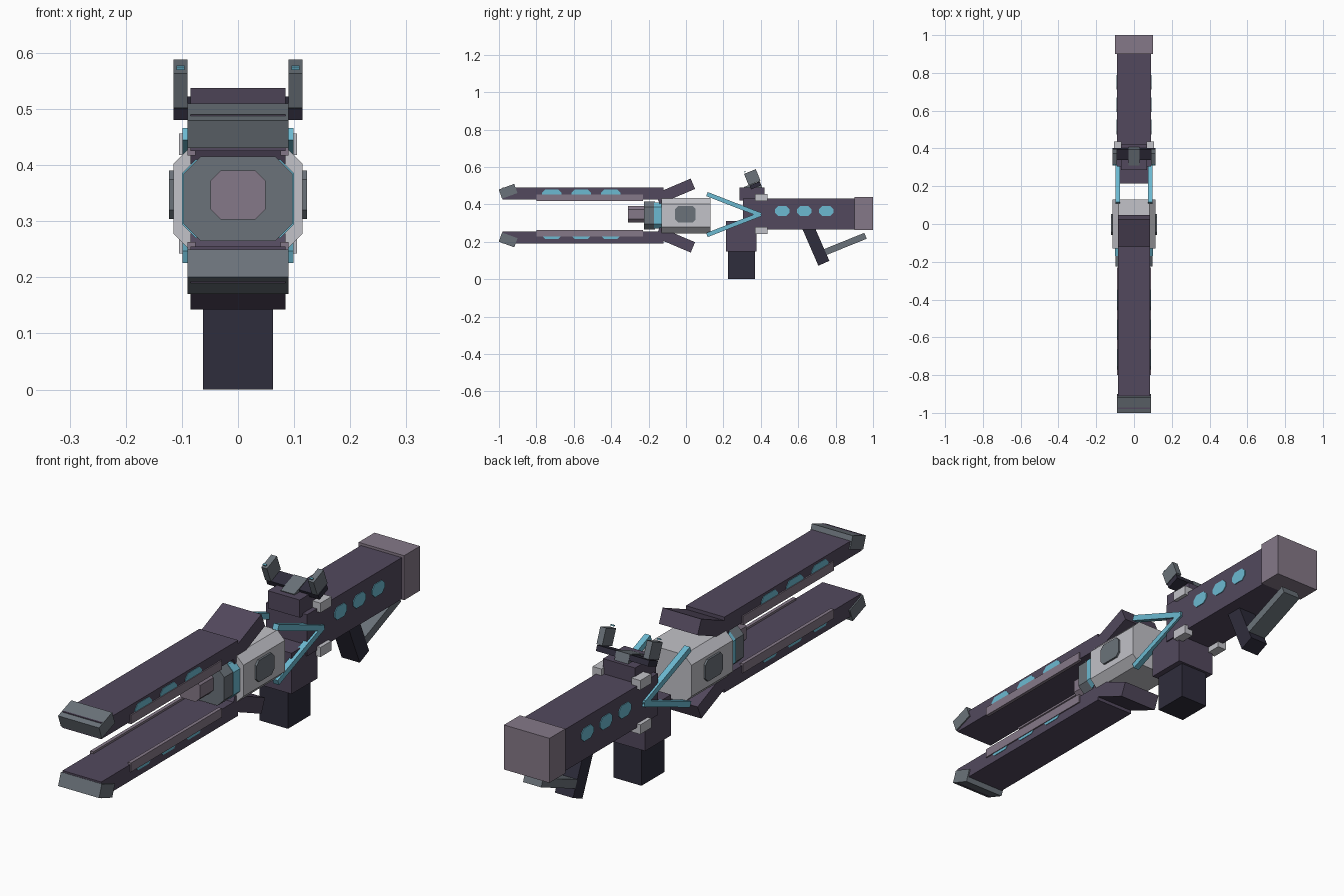
import bpy, bmesh, math
from mathutils import Matrix, Vector

cube = bpy.data.objects.get("Cube")
if cube:
    bpy.data.objects.remove(cube, do_unlink=True)


def material(name, r, g, b):
    m = bpy.data.materials.new(name)
    m.use_nodes = True
    m.diffuse_color = (r, g, b, 1)
    m.node_tree.nodes["Principled BSDF"].inputs["Base Color"].default_value = (r, g, b, 1)
    return m


PURPLE = material("dusky purple", 0.085, 0.066, 0.11)
MAUVE = material("mauve", 0.235, 0.19, 0.246)
GREY = material("steel grey", 0.147, 0.171, 0.195)
WHITE = material("pale grey", 0.54, 0.54, 0.58)
CYAN = material("cyan glow", 0.15, 0.49, 0.64)
NAVY = material("dark navy", 0.028, 0.026, 0.045)

MID = 0.34   # height of the barrel axis


def finish(name, bm, mat):
    bmesh.ops.recalc_face_normals(bm, faces=bm.faces)
    mesh = bpy.data.meshes.new(name)
    bm.to_mesh(mesh)
    bm.free()
    mesh.materials.append(mat)
    ob = bpy.data.objects.new(name, mesh)
    bpy.context.collection.objects.link(ob)
    return ob


def box(name, mat, x, y, z, tilt=0):
    """Box from (low, high) ranges, tilted about its own centre; positive tilt lifts the back."""
    spans = (x, y, z)
    centre = Vector([(a + b) / 2 for a, b in spans])
    size = [b - a for a, b in spans]
    bm = bmesh.new()
    bmesh.ops.create_cube(bm, size=1, matrix=Matrix.Translation(centre)
                          @ Matrix.Rotation(math.radians(tilt), 4, 'X')
                          @ Matrix.Diagonal((*size, 1)))
    return finish(name, bm, mat)


def bar(name, mat, x, start, end, thick):
    """Straight bar between two (y, z) points."""
    dy, dz = end[0] - start[0], end[1] - start[1]
    cy, cz = (start[0] + end[0]) / 2, (start[1] + end[1]) / 2
    half = math.hypot(dy, dz) / 2
    return box(name, mat, x, (cy - half, cy + half), (cz - thick / 2, cz + thick / 2),
               math.degrees(math.atan2(dz, dy)))


def octagon(name, mat, axis, u, v, depth, cut):
    """Rectangle with cut corners, extruded along x or y."""
    (a, b), (c, d) = u, v
    ring = [(a + cut, c), (b - cut, c), (b, c + cut), (b, d - cut),
            (b - cut, d), (a + cut, d), (a, d - cut), (a, c + cut)]
    bm = bmesh.new()
    ends = []
    for t in depth:
        ends.append([bm.verts.new((t, p, q) if axis == 'x' else (p, t, q)) for p, q in ring])
        bm.faces.new(ends[-1])
    for i in range(8):
        j = (i + 1) % 8
        bm.faces.new((ends[0][i], ends[0][j], ends[1][j], ends[1][i]))
    return finish(name, bm, mat)


def sides(low, high):
    """Left and right x ranges."""
    return (("left", (low, high)), ("right", (-high, -low)))


def flip(z):
    """Mirror a height range across the barrel axis."""
    return (2 * MID - z[1], 2 * MID - z[0])


# Twin rails with tips, flared rear wings, edge strips and windows
for level, m in (("upper", 1), ("lower", -1)):
    def place(z):
        return z if m == 1 else flip(z)
    box(level + "_rail", PURPLE, (-0.085, 0.085), (-0.98, -0.12), place((0.425, 0.49)))
    box(level + "_rail_tip", GREY, (-0.09, 0.09), (-0.995, -0.907), place((0.444, 0.496)), 20 * m)
    box(level + "_wing", PURPLE, (-0.085, 0.085), (-0.16, 0.045), place((0.44, 0.5)), 23 * m)
    for side, x in sides(0.076, 0.09):
        box(f"{level}_{side}_rail_strip", MAUVE, x, (-0.8, -0.23), place((0.417, 0.453)))
    for side, x in sides(0.082, 0.087):
        for i in range(3):
            y = -0.77 + 0.158 * i
            octagon(f"{level}_{side}_rail_window_{i + 1}", CYAN, 'x', (y, y + 0.105),
                    (0.435, 0.48) if m == 1 else (0.215, 0.26), x, 0.018)

# Core: octagonal housing, glowing ring, collar and emitter
octagon("core_housing", WHITE, 'y', (-0.115, 0.115), (MID - 0.095, MID + 0.095), (-0.13, 0.13), 0.033)
octagon("core_ring", CYAN, 'y', (-0.1, 0.1), (0.27, 0.41), (-0.17, -0.13), 0.025)
octagon("core_collar", GREY, 'y', (-0.097, 0.097), (0.265, 0.415), (-0.225, -0.165), 0.03)
octagon("emitter", MAUVE, 'y', (-0.049, 0.049), (0.303, 0.39), (-0.31, -0.22), 0.018)
for side, x in sides(0.11, 0.123):
    octagon(side + "_core_panel", GREY, 'x', (-0.058, 0.052), (0.304, 0.39), x, 0.016)

# Stock body, rear cap and raised mount
box("stock_body", PURPLE, (-0.09, 0.09), (0.305, 0.9), (0.265, 0.43))
box("stock_cap", MAUVE, (-0.1, 0.1), (0.9, 1.0), (0.263, 0.44))
box("sight_mount", PURPLE, (-0.07, 0.07), (0.287, 0.42), (0.42, 0.49))
for side, x in sides(0.088, 0.093):
    for i in range(3):
        y = 0.475 + 0.118 * i
        octagon(f"{side}_stock_window_{i + 1}", CYAN, 'x', (y, y + 0.078), (0.338, 0.39), x, 0.017)

# Pale clamps and glowing V struts on both sides
for side, x in sides(0.066, 0.105):
    box(side + "_upper_clamp", WHITE, x, (0.368, 0.437), (0.418, 0.456))
    box(side + "_lower_clamp", WHITE, x, (0.368, 0.437), (0.242, 0.28))
for side, x in sides(0.075, 0.099):
    bar(side + "_upper_strut", CYAN, x, (0.4, 0.343), (0.112, 0.455), 0.023)
    bar(side + "_lower_strut", CYAN, x, (0.4, 0.348), (0.112, 0.236), 0.023)

# Sight: post, crossbar and two uprights with light slits
box("sight_post", GREY, (-0.03, 0.03), (0.315, 0.405), (0.465, 0.51), 20)
box("sight_crossbar", NAVY, (-0.115, 0.115), (0.342, 0.4), (0.49, 0.512), 22)
for side, x in sides(0.09, 0.115):
    box(side + "_sight_upright", GREY, x, (0.32, 0.388), (0.512, 0.578), 22)
for side, x in sides(0.095, 0.11):
    box(side + "_sight_slit", CYAN, x, (0.311, 0.318), (0.571, 0.576), 22)

# Magazine and its holder
box("magazine_holder", PURPLE, (-0.085, 0.085), (0.215, 0.378), (0.148, 0.31))
box("magazine", NAVY, (-0.062, 0.062), (0.225, 0.368), (0, 0.15))

# Rear grip and brace
bar("rear_grip", NAVY, (-0.04, 0.04), (0.65, 0.285), (0.737, 0.085), 0.064)
bar("grip_brace", GREY, (-0.04, 0.04), (0.745, 0.145), (0.96, 0.232), 0.034)
